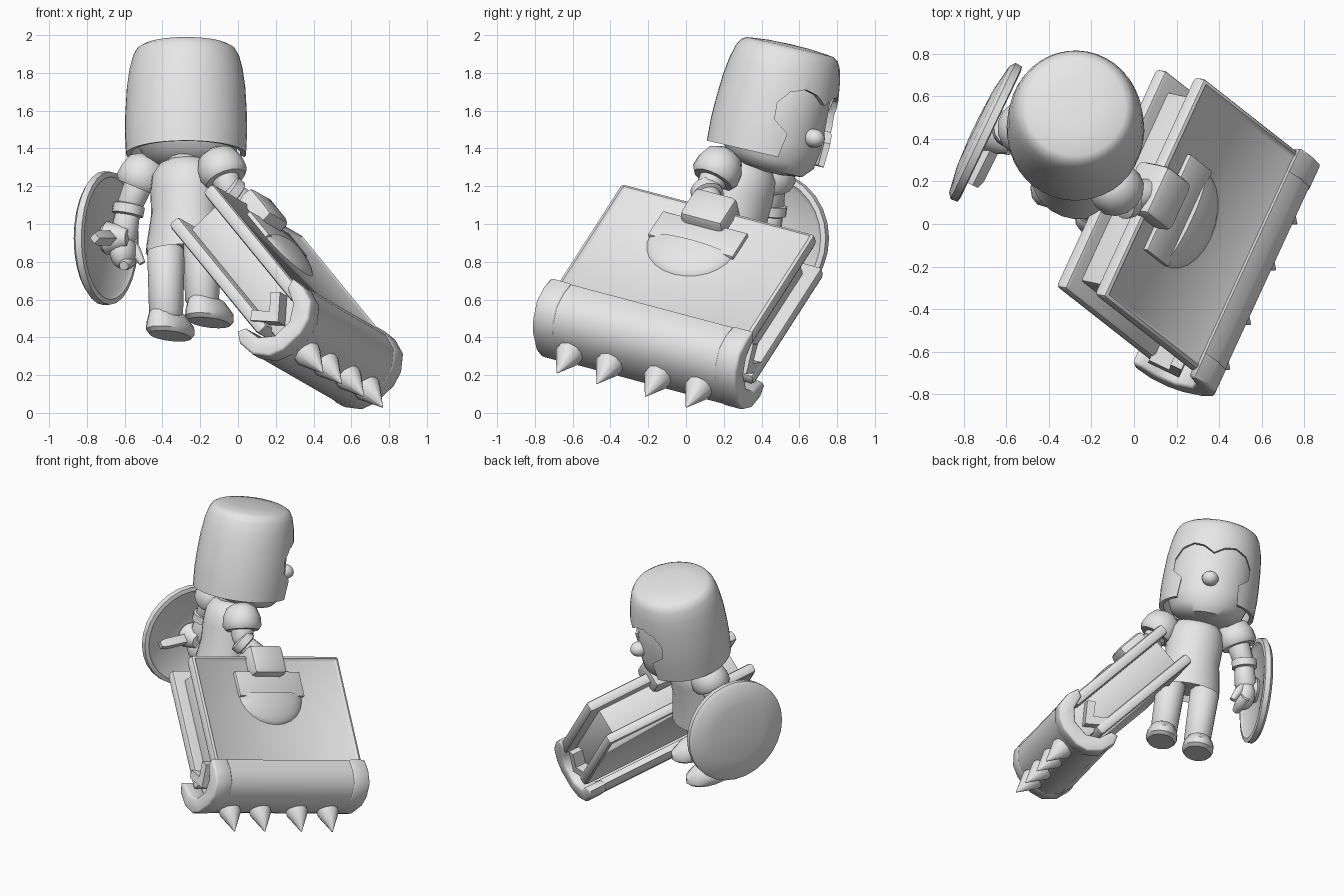
import bpy, bmesh, math
from mathutils import Matrix, Vector

if "Cube" in bpy.data.objects:
    bpy.data.objects.remove(bpy.data.objects["Cube"])

GREY = (0.8, 0.8, 0.8, 1)
mat = bpy.data.materials.new("light grey")
mat.use_nodes = True
mat.diffuse_color = GREY
mat.node_tree.nodes["Principled BSDF"].inputs["Base Color"].default_value = GREY


def shade(ob, angle):
    bpy.ops.object.select_all(action='DESELECT')
    ob.select_set(True)
    bpy.context.view_layer.objects.active = ob
    bpy.ops.object.shade_smooth_by_angle(angle=math.radians(angle))


def finish(name, bm, M=Matrix(), angle=40):
    bmesh.ops.recalc_face_normals(bm, faces=bm.faces)
    me = bpy.data.meshes.new(name)
    bm.to_mesh(me)
    bm.free()
    me.transform(M)
    me.materials.append(mat)
    ob = bpy.data.objects.new(name, me)
    bpy.context.collection.objects.link(ob)
    shade(ob, angle)
    return ob


def lathe(name, profile, M=Matrix(), segs=24, angle=40):
    """Closed solid of (radius, height, y shift) rings, capped at both ends."""
    bm = bmesh.new()
    rings = []
    for r, z, *shift in profile:
        dy = shift[0] if shift else 0
        rings.append([bm.verts.new((r * math.cos(t), r * math.sin(t) + dy, z))
                      for t in (2 * math.pi * i / segs for i in range(segs))])
    for a, b in zip(rings, rings[1:]):
        for i in range(segs):
            j = (i + 1) % segs
            bm.faces.new((a[i], a[j], b[j], b[i]))
    bm.faces.new(rings[0])
    bm.faces.new(rings[-1])
    return finish(name, bm, M, angle)


def aim(p, q):
    d = Vector(q) - Vector(p)
    return Matrix.Translation(p) @ d.to_track_quat('Z', 'Y').to_matrix().to_4x4(), d.length


def limb(name, p, q, r1, r2, segs=14):
    M, n = aim(p, q)
    return lathe(name, [(r1 * .7, -.02), (r1, .02), (r2, n - .02), (r2 * .7, n + .02)], M, segs)


def ball(name, size, M):
    bm = bmesh.new()
    bmesh.ops.create_uvsphere(bm, u_segments=16, v_segments=10, radius=1)
    return finish(name, bm, M @ Matrix.Diagonal((*size, 1)))


def box(name, lo, hi, M, bevel=.012, inset=None):
    bm = bmesh.new()
    bmesh.ops.create_cube(bm, size=1)
    for v in bm.verts:
        v.co = [a + (c + .5) * (b - a) for a, b, c in zip(lo, hi, v.co)]
    bmesh.ops.bevel(bm, geom=bm.edges[:], offset=bevel, segments=2, affect='EDGES', profile=.5)
    if inset:
        bm.normal_update()
        f = [max(bm.faces, key=lambda f: f.calc_area() * (f.normal.z * inset > .9))]
        bmesh.ops.inset_region(bm, faces=f, thickness=.025)
        bmesh.ops.translate(bm, vec=(0, 0, -.014 * inset), verts=f[0].verts)
    return finish(name, bm, M)


def prism(name, pts, a, b, M, angle=40, bevel=0):
    """Extrude a (second, third axis) outline along the first axis."""
    bm = bmesh.new()
    f = bm.faces.new([bm.verts.new((a, *p)) for p in pts])
    ext = bmesh.ops.extrude_face_region(bm, geom=[f])["geom"]
    bmesh.ops.translate(bm, vec=(b - a, 0, 0), verts=[v for v in ext if isinstance(v, bmesh.types.BMVert)])
    if bevel:
        rim = [e for e in bm.edges if abs(e.verts[0].co.x - e.verts[1].co.x) < .001]
        bmesh.ops.bevel(bm, geom=rim, offset=bevel, segments=2, affect='EDGES', profile=.5)
    return finish(name, bm, M, angle)


def frame(pos, yaw, pitch=-13):
    return (Matrix.Translation(pos) @ Matrix.Rotation(math.radians(pitch), 4, 'X')
            @ Matrix.Rotation(math.radians(yaw), 4, 'Z'))


# Head with nose, looking along local +y
head = frame((-.275, .42, 1.37), -38)
lathe("head", [(.06, -.09, .06), (.17, -.075, .06), (.24, -.02, .035), (.275, .08, .01), (.28, .2),
               (.27, .4), (.2, .5)], head, 32)
ball("nose", (.056, .06, .05), head @ Matrix.Translation((0, .295, .14)))

# Helmet shell with a browed face opening
helmet = lathe("helmet", [(.02, .53), (.22, .52), (.288, .4), (.292, .2), (.288, .005), (.318, 0),
                          (.324, .12), (.322, .22), (.314, .36), (.3, .46), (.282, .53), (.262, .566),
                          (.235, .582), (.12, .594), (.01, .597)], Matrix(), 40, 50)
half = [(.2, -.1), (.2, .02), (.19, .13), (.25, .19), (.25, .28), (.21, .35), (.14, .38), (.07, .365)]
opening = half + [(0, .32)] + [(-x, z) for x, z in reversed(half)]
turn = Matrix.Rotation(math.radians(90), 4, 'Z')
cutter = prism("face_cutter", [(-x, z) for x, z in opening], .02, .6, turn)
cutter.hide_render = True
mod = helmet.modifiers.new("face opening", 'BOOLEAN')
mod.object, mod.operation, mod.solver = cutter, 'DIFFERENCE', 'EXACT'
bpy.context.view_layer.objects.active = helmet
bpy.ops.object.modifier_apply(modifier=mod.name)
bpy.data.objects.remove(cutter)
helmet.data.transform(head)
shade(helmet, 50)

# Tunic, neck and legs
body = frame((-.28, .22, .86), -34)
lathe("tunic", [(.19, .03), (.215, -.01), (.21, .04), (.185, .2), (.19, .32), (.18, .41), (.14, .47),
                (.1, .49)], body @ Matrix.Diagonal((1, .9, 1, 1)), 24)
limb("neck", body @ Vector((0, 0, .45)), body @ Vector((0, .01, .6)), .1, .1)
for side, dz in ((-1, 0), (1, .04)):
    n = "right" if side > 0 else "left"
    hip = body @ Matrix.Translation((.115 * side, -.01, dz))
    limb(n + "_leg", hip @ Vector((0, 0, .03)), hip @ Vector((0, 0, -.35)), .1, .09)
    # Rounded boot with a flat sole
    foot = hip @ Matrix.Translation((.01 * side, .055, -.44)) @ Matrix.Diagonal((1, 1.65, 1, 1))
    lathe(n + "_foot", [(.09, 0), (.104, .02), (.102, .06), (.08, .11, -.015), (.045, .14, -.03)], foot, 16)

# Arms: shoulder pad, upper arm, cuff ring, forearm
arms = {"right": ((-.095, .18, 1.31), (-.04, .11, 1.17), (.09, .15, 1.06)),
        "left": ((-.5, .45, 1.275), (-.58, .45, 1.08), (-.61, .43, .92))}
for n, (s, e, h) in arms.items():
    M, d = aim(s, e)
    lathe(n + "_shoulder_pad", [(.05, -.09), (.1, -.06), (.125, 0), (.13, .06), (.11, .09), (.07, .09)], M, 14)
    limb(n + "_upper_arm", s, e, .08, .07)
    M, d = aim(e, h)
    lathe(n + "_cuff", [(.06, -.03), (.085, -.02), (.085, .03), (.06, .04)], M, 14)
    limb(n + "_forearm", e, h, .065, .075)

# Left hand gripping the shield handle
hand = frame((-.61, .42, .86), -26)
ball("left_hand", (.07, .08, .1), hand)
limb("left_fingers", hand @ Vector((.01, .05, -.04)), hand @ Vector((.03, -.04, -.09)), .045, .035, 10)
limb("left_thumb", hand @ Vector((.04, .04, .03)), hand @ Vector((.08, .05, -.05)), .03, .025, 10)

# Round shield, slightly domed outward
shield, _ = aim((-.705, .435, .925), (-1.605, .865, .925))
lathe("shield", [(.05, .0), (.3, -.015), (.325, -.035), (.352, -.03), (.355, .005), (.33, .025),
                 (.2, .045), (.05, .052)], shield, 28)
limb("shield_brace", shield @ Vector((0, 0, -.12)), shield @ Vector((0, 0, 0)), .07, .09)
limb("shield_handle", (-.75, .2, .925), (-.65, .4, .925), .04, .04, 4)

# Giant book: local x along the spine, y toward the spine, z into the book
u = Vector((.407, .883, -.234)).normalized()
v = Vector((.557, -.466, -.687))
v = (v - u * v.dot(u)).normalized()
book = Matrix((u, v, u.cross(v))).transposed().to_4x4()
book.translation = (-.15, -.34, 1.21)
box("front_cover", (0, 0, -.015), (1.165, .84, .06), book, .022, -1)
box("back_cover", (0, 0, .24), (1.165, .84, .312), book, .022, 1)
box("pages", (.08, .075, .05), (1.085, .9, .26), book)

# Rolled spine: a channel with slightly thicker ends
outline = [(.76, -.03), (.84, -.045), (.93, -.03), (1, .04), (1.03, .12), (1.03, .25), (1, .33),
           (.92, .395), (.82, .41), (.76, .38), (.78, .335), (.87, .315), (.93, .24), (.93, .13),
           (.87, .055), (.78, .025)]
for name, a, b, k, bev in (("spine", .08, 1.06, .98, 0), ("spine_end", -.04, .09, 1, .015),
                           ("spine_end", 1.05, 1.18, 1, .015)):
    prism(name, [(.88 + (y - .88) * k, .185 + (z - .185) * k) for y, z in outline], a, b, book, 50, bev)

# Bent tabs at both spine ends
tab = [(.76, .07), (.88, .18), (.76, .29), (.72, .25), (.8, .18), (.72, .11)]
for a in (-.02, 1.07):
    prism("spine_tab", tab, a, a + .09, book, 20)

# Spikes along the spine
for a in (.175, .415, .705, .95):
    M, d = aim(book @ Vector((a, .99, .2)), book @ Vector((a, 1.185, .2)))
    lathe("spike", [(.07, 0), (.075, .06), (.003, d)], M, 10)

# Grip plate and half-round boss on the front cover
box("grip_plate", (.31, .12, -.025), (.82, .3, .03), book, .008)
bm = bmesh.new()
bmesh.ops.create_uvsphere(bm, u_segments=24, v_segments=12, radius=1)
bmesh.ops.bisect_plane(bm, geom=bm.verts[:] + bm.edges[:] + bm.faces[:], plane_co=(0, 0, 0),
                       plane_no=(0, -1, 0), clear_outer=True)
bmesh.ops.holes_fill(bm, edges=[e for e in bm.edges if e.is_boundary])
finish("half_round_boss", bm, book @ Matrix.Translation((.56, .28, .015)) @ Matrix.Diagonal((.255, .225, .065, 1)))

# Right glove wrapped over the top edge of the book
box("right_glove", (.43, -.05, -.09), (.69, .16, .12), book, .035)
